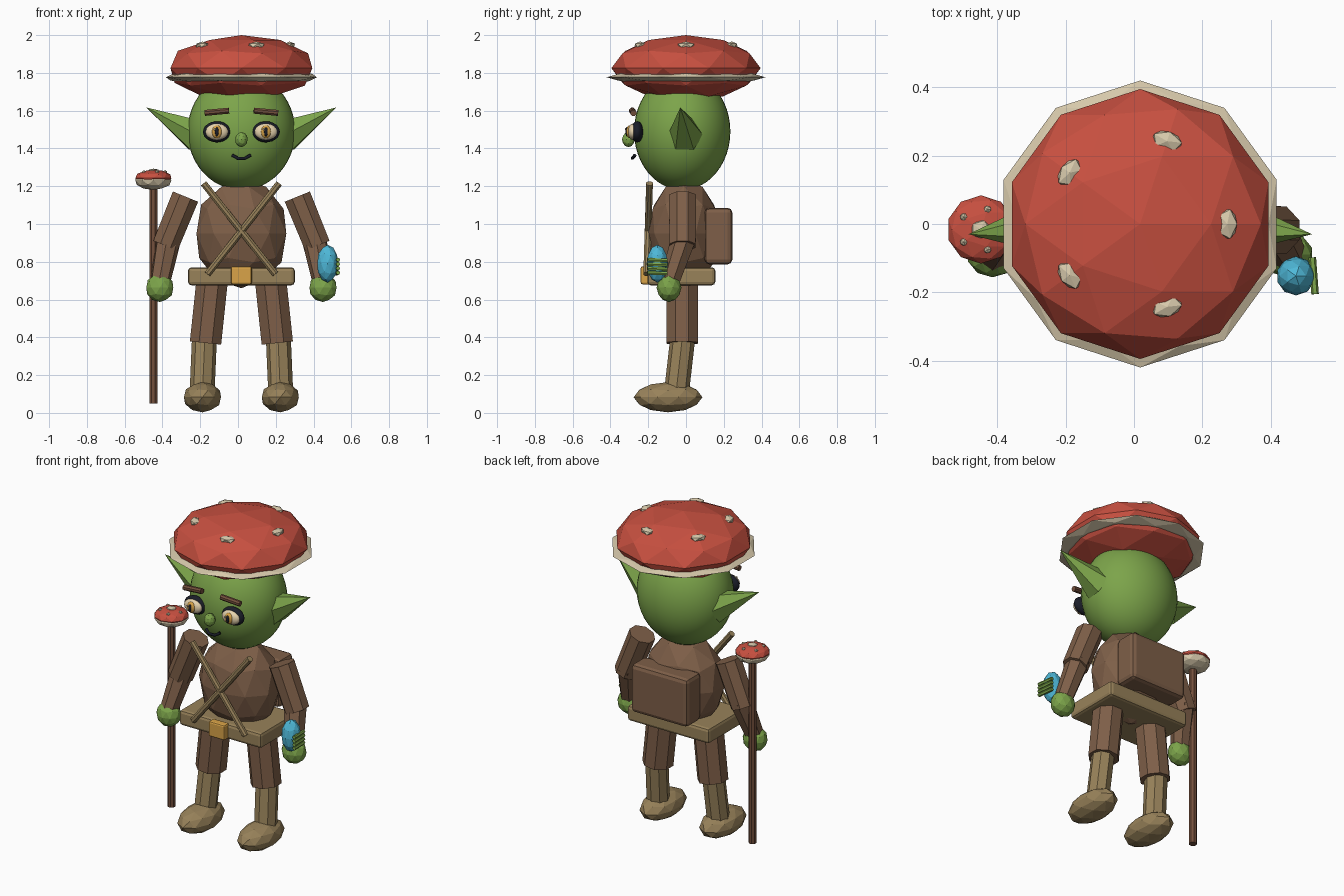
import bpy, bmesh, math
from mathutils import Vector, Matrix

if "Cube" in bpy.data.objects:
    bpy.data.objects.remove(bpy.data.objects["Cube"])

CX = 0.018  # body centre line


def srgb(r, g, b):
    return [((c / 255 + 0.055) / 1.055) ** 2.4 for c in (r, g, b)] + [1.0]


COLORS = {
    "cap_red": (200, 80, 64), "skin_green": (124, 164, 74), "leather_brown": (126, 95, 72),
    "wood_brown": (116, 80, 60), "canvas_tan": (152, 130, 90), "cream": (214, 200, 170),
    "gold": (218, 164, 72), "crystal_blue": (78, 184, 216), "ink_black": (26, 29, 40),
    "eye_white": (238, 218, 180),
}
MATS = {}
for key, rgb in COLORS.items():
    MATS[key] = bpy.data.materials.new(key)
    MATS[key].diffuse_color = srgb(*rgb)


def finish(bm, name, mat, smooth=False):
    mesh = bpy.data.meshes.new(name)
    for f in bm.faces:
        f.smooth = smooth
    bm.to_mesh(mesh)
    bm.free()
    mesh.materials.append(MATS[mat])
    ob = bpy.data.objects.new(name, mesh)
    bpy.context.collection.objects.link(ob)
    return ob


def blob(name, mat, loc, scale, sub=2, smooth=False, rot=0.0):
    """Faceted ellipsoid."""
    bm = bmesh.new()
    m = Matrix.Translation(loc) @ Matrix.Rotation(rot, 4, "Z") @ Matrix.Diagonal((*scale, 1))
    bmesh.ops.create_icosphere(bm, subdivisions=sub, radius=1, matrix=m)
    return finish(bm, name, mat, smooth)


def rod(name, mat, a, b, r1, r2=None, sides=8):
    """Prism or cone running from a to b."""
    a, b = Vector(a), Vector(b)
    d = b - a
    m = Matrix.Translation((a + b) / 2) @ d.to_track_quat("Z", "Y").to_matrix().to_4x4()
    bm = bmesh.new()
    bmesh.ops.create_cone(bm, cap_ends=True, segments=sides, radius1=r1,
                          radius2=r1 if r2 is None else r2, depth=d.length,
                          matrix=m @ Matrix.Rotation(math.pi / sides, 4, "Z"))
    return finish(bm, name, mat)


def box(name, mat, loc, size, bevel):
    bm = bmesh.new()
    bmesh.ops.create_cube(bm, size=1, matrix=Matrix.Translation(loc) @ Matrix.Diagonal((*size, 1)))
    bmesh.ops.bevel(bm, geom=bm.edges[:], offset=bevel, segments=2, profile=0.5, affect="EDGES")
    return finish(bm, name, mat)


# Mushroom cap, brim and five spots
blob("cap", "cap_red", (CX, 0, 1.825), (0.395, 0.395, 0.175))
blob("cap_brim", "cream", (CX, 0, 1.777), (0.42, 0.42, 0.04))
for i in range(5):
    a = math.tau * i / 5
    blob(f"cap_spot_{i + 1}", "cream",
         (CX + 0.255 * math.cos(a), 0.255 * math.sin(a), 1.946), (0.032, 0.05, 0.02), 1, rot=a)

# Head
bm = bmesh.new()
bmesh.ops.create_uvsphere(bm, u_segments=40, v_segments=24, radius=1,
                          matrix=Matrix.Translation((CX, -0.02, 1.49)) @ Matrix.Diagonal((0.285, 0.255, 0.31, 1)))
finish(bm, "head", "skin_green", True)
blob("nose", "skin_green", (CX, -0.305, 1.447), (0.034, 0.034, 0.04))

# Mouth
curve = bpy.data.curves.new("mouth", "CURVE")
curve.dimensions = "3D"
curve.bevel_depth = 0.009
curve.bevel_resolution = 1
curve.use_fill_caps = True
path = curve.splines.new("POLY")
pts = [(-0.048, -0.27, 1.364), (-0.02, -0.284, 1.348), (0.02, -0.284, 1.348), (0.048, -0.27, 1.364)]
path.points.add(len(pts) - 1)
for p, co in zip(path.points, pts):
    p.co = (co[0] + CX, co[1], co[2], 1)
curve.materials.append(MATS["ink_black"])
bpy.context.collection.objects.link(bpy.data.objects.new("mouth", curve))

# Paired parts
for side, s in (("right", -1), ("left", 1)):
    def at(x, y, z):
        return (CX + s * x, y, z)

    # Face
    blob(f"{side}_eye_rim", "ink_black", at(0.13, -0.258, 1.488), (0.074, 0.034, 0.056), 3, True)
    blob(f"{side}_eyeball", "eye_white", at(0.13, -0.282, 1.488), (0.06, 0.026, 0.043), 3, True)
    blob(f"{side}_iris", "gold", at(0.13, -0.3, 1.488), (0.027, 0.016, 0.034), 3, True)
    blob(f"{side}_pupil", "ink_black", at(0.13, -0.313, 1.488), (0.01, 0.008, 0.025), 2, True)
    blob(f"{side}_eye_glint", "eye_white", at(0.13 - s * 0.012, -0.32, 1.502), (0.007, 0.005, 0.007), 1)
    rod(f"{side}_brow", "wood_brown", at(0.066, -0.285, 1.6), at(0.194, -0.278, 1.588), 0.017)
    rod(f"{side}_ear", "skin_green", at(0.235, -0.003, 1.468), at(0.503, -0.03, 1.617), 0.096, 0, 6)

    # Arm
    rod(f"{side}_upper_arm", "leather_brown", at(0.296, -0.018, 1.145), at(0.402, -0.018, 0.885), 0.078, 0.075, 8)
    rod(f"{side}_forearm", "leather_brown", at(0.385, -0.008, 0.93), at(0.43, -0.085, 0.695), 0.068, 0.054, 7)
    blob(f"{side}_hand", "skin_green", at(0.432, -0.09, 0.663), (0.075, 0.066, 0.076))

    # Leg
    rod(f"{side}_thigh", "leather_brown", at(0.153, -0.02, 0.72), at(0.19, -0.02, 0.37), 0.09)
    rod(f"{side}_shin", "canvas_tan", at(0.196, -0.018, 0.39), at(0.208, -0.05, 0.11), 0.066)
    blob(f"{side}_foot", "canvas_tan", at(0.206, -0.095, 0.083), (0.103, 0.182, 0.08))

    # Chest strap crossing to the far hip
    rod(f"{side}_strap", "canvas_tan", at(0.2, -0.193, 1.215), at(-0.18, -0.208, 0.735), 0.019)

# Torso, belt and backpack
blob("torso", "leather_brown", (CX, -0.01, 0.95), (0.25, 0.195, 0.29))
box("belt", "canvas_tan", (CX, -0.025, 0.723), (0.565, 0.36, 0.095), 0.018)
box("belt_buckle", "gold", (CX, -0.215, 0.728), (0.11, 0.05, 0.095), 0.01)
box("backpack", "leather_brown", (CX, 0.172, 0.936), (0.39, 0.146, 0.3), 0.025)

# Mushroom staff
SX, SY = -0.448, -0.016
rod("staff", "wood_brown", (SX, SY, 0.05), (SX, SY, 1.21), 0.023)
blob("staff_gills", "cream", (SX, SY, 1.232), (0.1, 0.1, 0.052))
blob("staff_cap", "cap_red", (SX, SY, 1.243), (0.1, 0.1, 0.045))
blob("staff_top_spot", "cream", (SX, SY, 1.284), (0.032, 0.03, 0.009), 1)
for i in range(5):
    a = math.tau * i / 5
    blob(f"staff_spot_{i + 1}", "cream",
         (SX + 0.062 * math.cos(a), SY + 0.062 * math.sin(a), 1.275), (0.012, 0.012, 0.01), 1)

# Crystal held by four fingers
blob("crystal", "crystal_blue", (0.474, -0.152, 0.79), (0.057, 0.057, 0.1))
for i in range(4):
    z = 0.738 + 0.023 * i
    rod(f"finger_{i + 1}", "skin_green", (0.522, -0.098, z), (0.53, -0.205, z + 0.004), 0.011, sides=6)

for m in bpy.data.materials:
    if m.users and not m.is_grease_pencil:
        m.use_nodes = True
        m.node_tree.nodes["Principled BSDF"].inputs["Base Color"].default_value = m.diffuse_color
